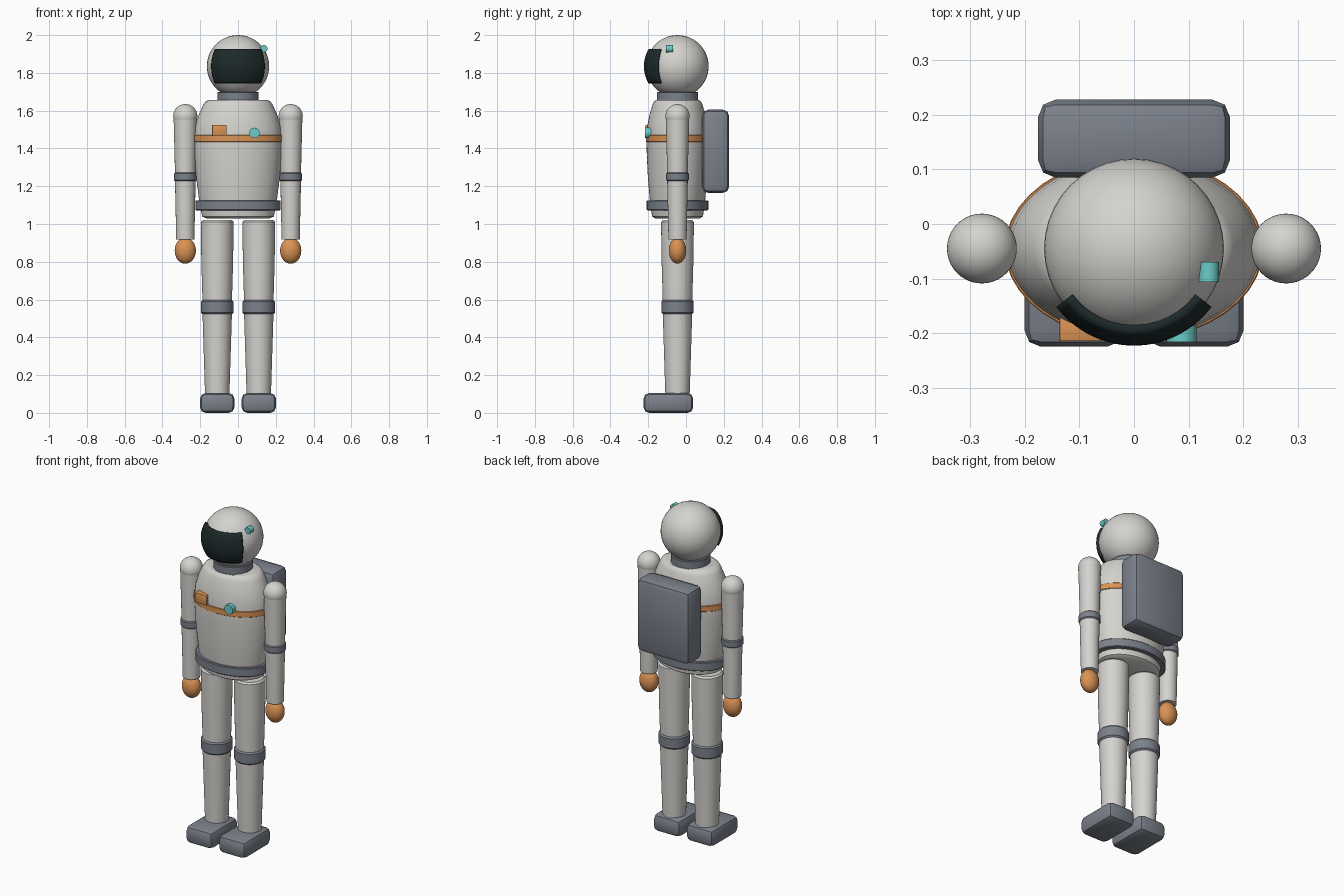
import bpy, bmesh, math
from mathutils import Matrix

if "Cube" in bpy.data.objects:
    bpy.data.objects.remove(bpy.data.objects["Cube"])

YC = -0.045  # depth of the body axis


def colour(name, rgb):
    m = bpy.data.materials.new(name)
    m.diffuse_color = (*rgb, 1)
    m.use_nodes = True
    m.node_tree.nodes["Principled BSDF"].inputs["Base Color"].default_value = m.diffuse_color
    return m


WHITE = colour("suit white", (0.66, 0.65, 0.62))
GREY = colour("trim grey", (0.20, 0.22, 0.26))
ORANGE = colour("orange", (0.70, 0.29, 0.09))
TEAL = colour("teal", (0.15, 0.60, 0.57))
DARK = colour("visor black", (0.012, 0.022, 0.023))


def finish(name, bm, mat, loc=(0, 0, 0), angle=32):
    bmesh.ops.recalc_face_normals(bm, faces=bm.faces)
    me = bpy.data.meshes.new(name)
    bm.to_mesh(me)
    bm.free()
    me.materials.append(mat)
    ob = bpy.data.objects.new(name, me)
    ob.location = loc
    bpy.context.collection.objects.link(ob)
    bpy.ops.object.select_all(action='DESELECT')
    ob.select_set(True)
    bpy.context.view_layer.objects.active = ob
    bpy.ops.object.shade_smooth_by_angle(angle=math.radians(angle))
    return ob


def loft(name, rings, mat, x=0, y=YC, n=40):
    """Stack of ellipses given as (z, half width, half depth), capped."""
    bm = bmesh.new()
    loops = []
    for z, rx, ry in rings:
        loops.append([bm.verts.new((rx * math.cos(2 * math.pi * i / n),
                                    ry * math.sin(2 * math.pi * i / n), z))
                      for i in range(n)])
    for a, b in zip(loops, loops[1:]):
        for i in range(n):
            j = (i + 1) % n
            bm.faces.new((a[i], a[j], b[j], b[i]))
    bm.faces.new(loops[0])
    bm.faces.new(loops[-1])
    return finish(name, bm, mat, (x, y, 0))


def band(name, z0, z1, rx, ry, mat, x=0, b=0.008):
    """Ring with softened rims."""
    return loft(name, [(z0, rx - b, ry - b), (z0 + b, rx, ry),
                       (z1 - b, rx, ry), (z1, rx - b, ry - b)], mat, x)


def ball(name, loc, scale, mat):
    bm = bmesh.new()
    bmesh.ops.create_uvsphere(bm, u_segments=40, v_segments=24, radius=1)
    bmesh.ops.scale(bm, vec=scale, verts=bm.verts)
    return finish(name, bm, mat, loc)


def box(name, lo, hi, mat, bevel):
    bm = bmesh.new()
    bmesh.ops.create_cube(bm, size=1)
    bmesh.ops.scale(bm, vec=[h - l for l, h in zip(lo, hi)], verts=bm.verts)
    bmesh.ops.bevel(bm, geom=bm.edges[:], offset=bevel, segments=2,
                    profile=0.5, affect='EDGES')
    return finish(name, bm, mat, [(l + h) / 2 for l, h in zip(lo, hi)])


def button(name, loc, r, depth, mat):
    bm = bmesh.new()
    bmesh.ops.create_cone(bm, cap_ends=True, segments=24, radius1=r, radius2=r,
                          depth=depth, matrix=Matrix.Rotation(math.pi / 2, 4, 'X'))
    return finish(name, bm, mat, loc)


# Helmet and side lamp
ball("helmet", (0, YC, 1.835), (0.165,) * 3, WHITE)
button("helmet_lamp", (0.137, -0.088, 1.928), 0.019, 0.036, TEAL)

# Visor: thick patch of a slightly larger sphere
bm = bmesh.new()
NU, NV, RV = 28, 12, 0.178
grid = []
for v in range(NV + 1):
    lat = math.radians(-31.3 + 62.6 * v / NV)
    row = []
    for u in range(NU + 1):
        lon = math.radians(-53 + 106 * u / NU)
        row.append(bm.verts.new((RV * math.cos(lat) * math.sin(lon),
                                 -RV * math.cos(lat) * math.cos(lon),
                                 RV * math.sin(lat))))
    grid.append(row)
for v in range(NV):
    for u in range(NU):
        bm.faces.new((grid[v][u], grid[v][u + 1], grid[v + 1][u + 1], grid[v + 1][u]))
visor = finish("visor", bm, DARK, (0, YC, 1.835))
solid = visor.modifiers.new("thickness", 'SOLIDIFY')
solid.thickness = 0.02
solid.offset = -1

# Neck ring, torso, chest stripe and belt
band("neck_ring", 1.65, 1.70, 0.109, 0.109, GREY, b=0.003)
loft("torso", [(1.028, 0.165, 0.115), (1.04, 0.190, 0.135), (1.12, 0.205, 0.146),
               (1.25, 0.222, 0.157), (1.38, 0.231, 0.163), (1.46, 0.233, 0.164),
               (1.52, 0.226, 0.160), (1.58, 0.207, 0.148), (1.63, 0.184, 0.133),
               (1.648, 0.172, 0.125), (1.657, 0.155, 0.112)], WHITE, n=56)
band("chest_stripe", 1.435, 1.47, 0.237, 0.168, ORANGE, b=0.002)
band("belt", 1.072, 1.125, 0.226, 0.163, GREY, b=0.004)

# Chest controls and backpack
box("chest_box", (-0.137, -0.215, 1.465), (-0.06, -0.17, 1.525), ORANGE, 0.003)
button("chest_button", (0.087, -0.194, 1.482), 0.028, 0.044, TEAL)
box("backpack", (-0.176, 0.085, 1.165), (0.176, 0.228, 1.605), GREY, 0.032)

# Arms and legs, one set per side
for s, side in ((-1, "left"), (1, "right")):
    ax, lx = 0.279 * s, 0.11 * s
    ball(f"{side}_shoulder", (ax, YC, 1.571), (0.064,) * 3, WHITE)
    loft(f"{side}_upper_arm", [(1.25, 0.054, 0.054), (1.57, 0.062, 0.062)], WHITE, ax)
    loft(f"{side}_forearm", [(0.918, 0.048, 0.048), (1.25, 0.055, 0.055)], WHITE, ax)
    band(f"{side}_elbow_ring", 1.225, 1.275, 0.060, 0.060, GREY, ax)
    ball(f"{side}_glove", (ax, YC, 0.859), (0.056, 0.046, 0.069), ORANGE)

    loft(f"{side}_thigh", [(0.56, 0.077, 0.077), (0.80, 0.084, 0.084),
                           (1.01, 0.087, 0.087), (1.02, 0.078, 0.078)], WHITE, lx)
    loft(f"{side}_shin", [(0.08, 0.064, 0.064), (0.56, 0.079, 0.079)], WHITE, lx)
    band(f"{side}_knee_ring", 0.52, 0.60, 0.086, 0.086, GREY, lx, b=0.011)
    box(f"{side}_boot", (lx - 0.091, -0.225, 0), (lx + 0.091, 0.038, 0.105), GREY, 0.03)
